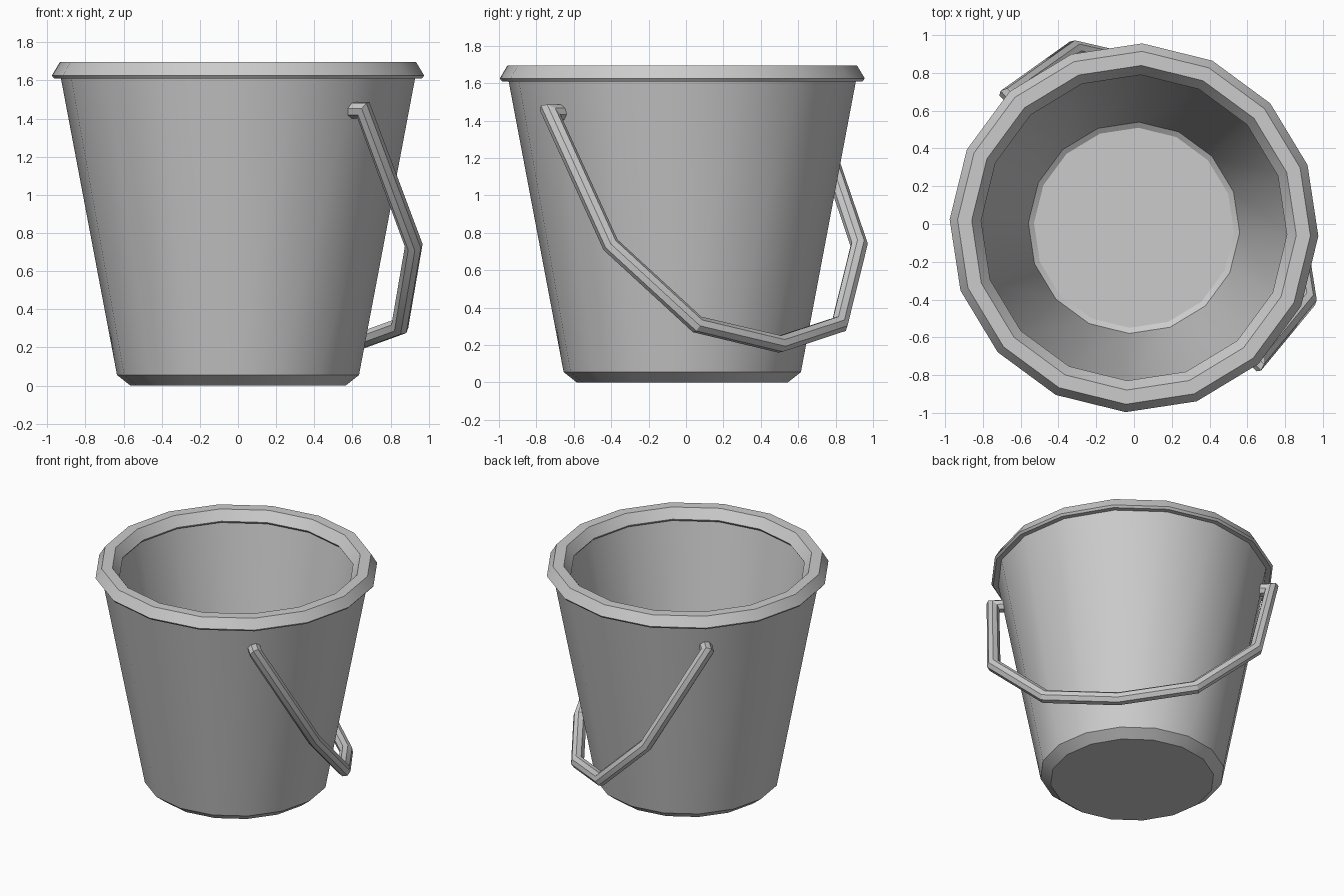
import bpy, bmesh
from math import sin, cos, pi, radians
from mathutils import Vector

if "Cube" in bpy.data.objects:
    bpy.data.objects.remove(bpy.data.objects["Cube"])

CENTRE = Vector((0, -0.02, 0))
SIDES = 16
TURN = radians(-2.6)


def finish(name, bm):
    bmesh.ops.recalc_face_normals(bm, faces=bm.faces[:])
    me = bpy.data.meshes.new(name)
    bm.to_mesh(me)
    bm.free()
    ob = bpy.data.objects.new(name, me)
    bpy.context.collection.objects.link(ob)
    bpy.ops.object.select_all(action='DESELECT')
    ob.select_set(True)
    bpy.context.view_layer.objects.active = ob
    bpy.ops.object.shade_smooth_by_angle(angle=radians(32))
    return ob


def bridge(bm, a, b):
    n = len(a)
    for i in range(n):
        j = (i + 1) % n
        bm.faces.new((a[i], a[j], b[j], b[i]))


def lathe(name, profile, closed):
    bm = bmesh.new()
    rings = []
    for r, z in profile:
        rings.append([bm.verts.new(CENTRE + Vector((
            r * cos(TURN + 2 * pi * i / SIDES),
            r * sin(TURN + 2 * pi * i / SIDES), z))) for i in range(SIDES)])
    for a, b in zip(rings, rings[1:]):
        bridge(bm, a, b)
    if closed:
        bridge(bm, rings[-1], rings[0])
    else:
        bm.faces.new(rings[0])
        bm.faces.new(rings[-1])
    return finish(name, bm)


# Tapered pail with wall thickness, from underside round to inner floor
lathe("bucket_body", [(0.565, 0), (0.635, 0.055), (0.933, 1.63),
                      (0.842, 1.63), (0.56, 0.105), (0.53, 0.085)], False)

# Chamfered rim
lathe("rim", [(0.965, 1.61), (0.977, 1.625), (0.935, 1.695),
              (0.86, 1.695), (0.81, 1.625), (0.82, 1.61)], True)

# Bail handle hanging diagonally: (along pivot axis, outward, height)
half = [(0.85, 0.0, 1.443), (0.965, 0.0, 1.443), (0.908, 0.413, 0.735),
        (0.52, 0.675, 0.31)]
path = half + [(0, 0.765, 0.205)] + [(-u, d, z) for u, d, z in reversed(half)]
axis = Vector((0.68, -0.73, 0)).normalized()
out = Vector((0.73, 0.68, 0)).normalized()
pts = [CENTRE + axis * u + out * d + Vector((0, 0, z)) for u, d, z in path]
normal = axis.cross(out * 0.765 + Vector((0, 0, -1.24))).normalized()

bm = bmesh.new()
rings = []
R, N = 0.046, 8
for k, p in enumerate(pts):
    t_in = (p - pts[max(k - 1, 0)]).normalized()
    t_out = (pts[min(k + 1, len(pts) - 1)] - p).normalized()
    tangent = (t_in + t_out).normalized()
    mitre = 1 / max(tangent.dot(t_out if t_out.length else t_in), 0.72)
    side = normal.cross(tangent).normalized() * mitre
    rings.append([bm.verts.new(p + R * (normal * cos(2 * pi * i / N)
                                        + side * sin(2 * pi * i / N)))
                  for i in range(N)])
for a, b in zip(rings, rings[1:]):
    bridge(bm, a, b)
bm.faces.new(rings[0])
bm.faces.new(rings[-1])
finish("bail_handle", bm)
